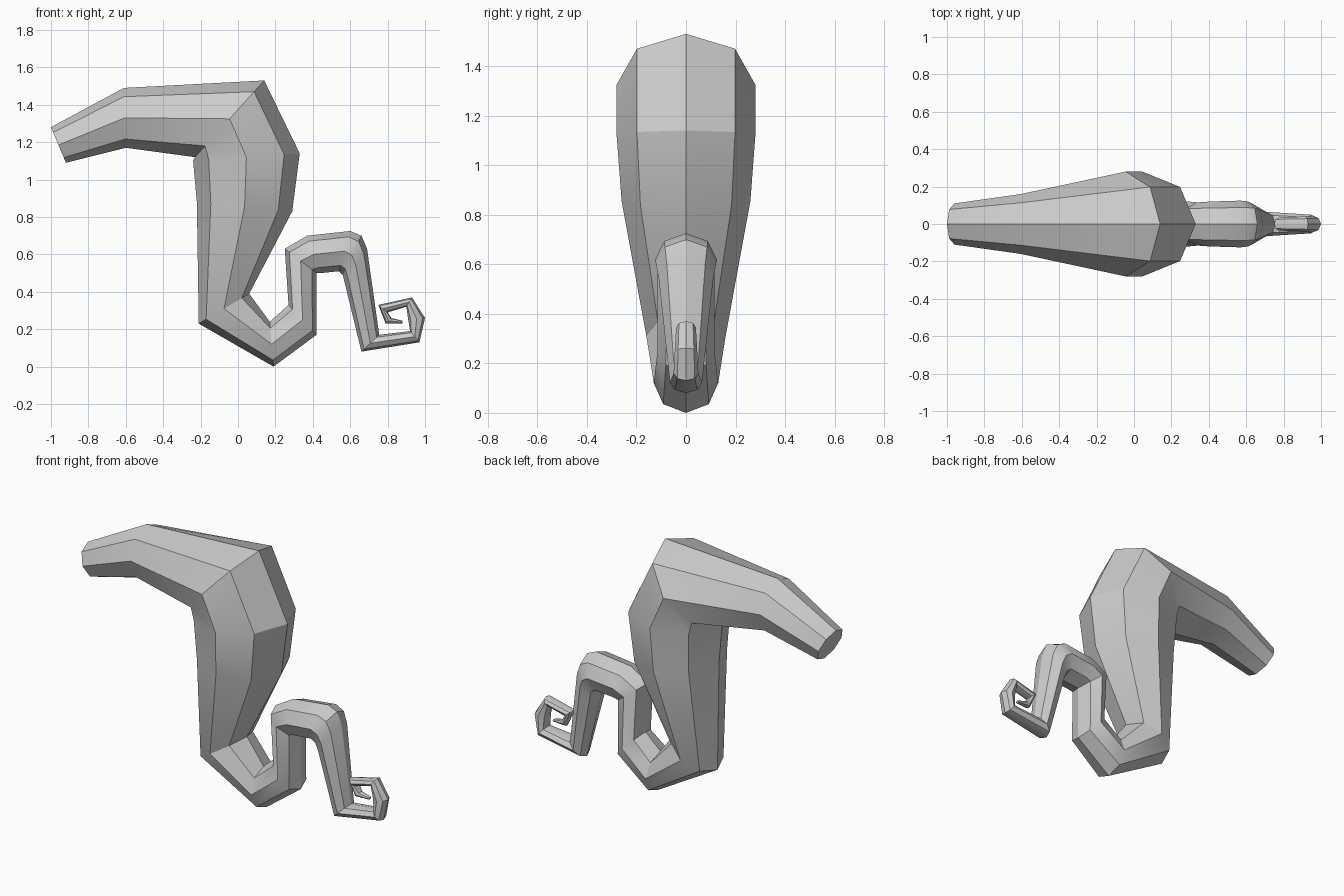
import bpy, bmesh, math
from mathutils import Vector

if "Cube" in bpy.data.objects:
    bpy.data.objects.remove(bpy.data.objects["Cube"])

SIDES = 8

# Cross-sections from snout to tail tip: back edge (x, z), belly edge (x, z), half width in y
SNOUT_HEAD = [
    (-1.00, 1.28, -0.92, 1.09, 0.11),
    (-0.61, 1.49, -0.60, 1.17, 0.16),
    (0.14, 1.53, -0.23, 1.12, 0.28),
]
TORSO = [
    (0.33, 1.14, -0.24, 1.10, 0.28),
    (0.29, 0.83, -0.22, 0.88, 0.26),
    (0.06, 0.39, -0.21, 0.23, 0.16),
]
TAIL = [
    (0.17, 0.24, 0.19, 0.00, 0.13),
    (0.27, 0.33, 0.42, 0.17, 0.115),
    (0.25, 0.63, 0.42, 0.50, 0.115),
    (0.37, 0.70, 0.44, 0.50, 0.12),
    (0.60, 0.725, 0.54, 0.51, 0.125),
    (0.66, 0.70, 0.56, 0.49, 0.12),
    (0.69, 0.63, 0.57, 0.45, 0.11),
    (0.755, 0.17, 0.66, 0.08, 0.065),
]
CURL = [
    (0.92, 0.19, 0.97, 0.13, 0.05),
    (0.91, 0.25, 1.00, 0.26, 0.045),
    (0.90, 0.32, 0.93, 0.37, 0.04),
    (0.80, 0.29, 0.75, 0.33, 0.035),
    (0.82, 0.26, 0.79, 0.23, 0.025),
    (0.88, 0.245, 0.88, 0.23, 0.012),
]


def loft(name, rings):
    """Skin a closed tube through octagonal cross-sections."""
    bm = bmesh.new()
    loops = []
    for ax, az, bx, bz, w in rings:
        a, b = Vector((ax, 0, az)), Vector((bx, 0, bz))
        mid, half = (a + b) / 2, (a - b) / 2
        loop = []
        for i in range(SIDES):
            t = 2 * math.pi * i / SIDES
            loop.append(bm.verts.new(mid + half * math.cos(t) + Vector((0, w * math.sin(t), 0))))
        loops.append(loop)
    for p, q in zip(loops, loops[1:]):
        for i in range(SIDES):
            j = (i + 1) % SIDES
            bm.faces.new((p[i], p[j], q[j], q[i]))
    bm.faces.new(loops[0])
    bm.faces.new(loops[-1])
    bmesh.ops.recalc_face_normals(bm, faces=bm.faces)
    mesh = bpy.data.meshes.new(name)
    bm.to_mesh(mesh)
    bm.free()
    obj = bpy.data.objects.new(name, mesh)
    bpy.context.collection.objects.link(obj)
    return obj


# One continuous body: snout, head, torso and curled tail
body = loft("seahorse_body", SNOUT_HEAD + TORSO + TAIL + CURL)
bpy.context.view_layer.objects.active = body
body.select_set(True)
bpy.ops.object.shade_smooth_by_angle(angle=math.radians(30))
